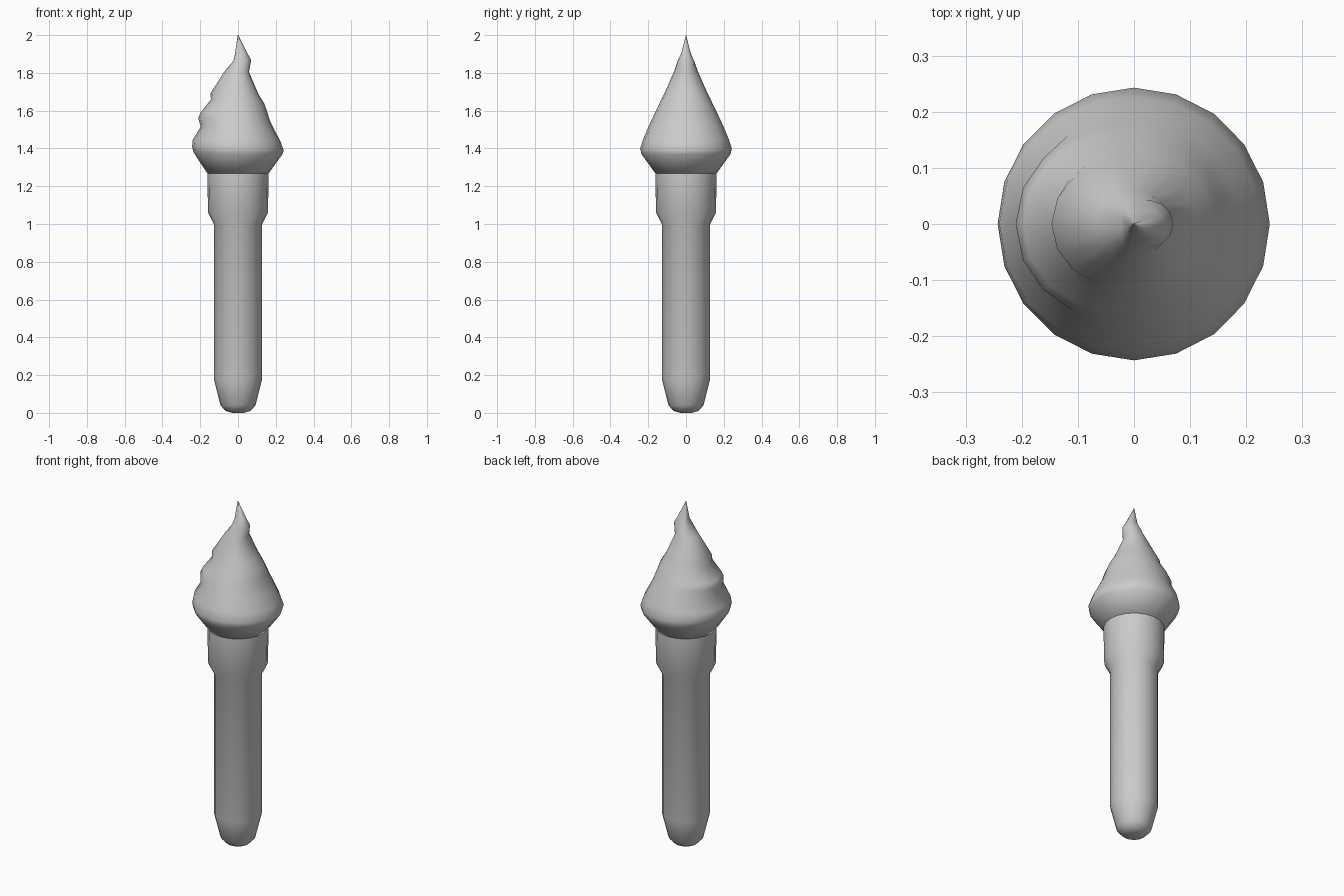
import bpy, bmesh
from math import cos, sin, pi

if "Cube" in bpy.data.objects:
    bpy.data.objects.remove(bpy.data.objects["Cube"])

SIDES = 20


def skin_rings(name, rings, angle):
    """Skin a stack of point rings, closing both ends."""
    bm = bmesh.new()
    loops = [[bm.verts.new(p) for p in ring] for ring in rings]
    for a, b in zip(loops, loops[1:]):
        n = len(a)
        for i in range(n):
            j = (i + 1) % n
            bm.faces.new((a[i], a[j], b[j], b[i]))
    bm.faces.new(loops[0][::-1])
    bm.faces.new(loops[-1])
    bmesh.ops.remove_doubles(bm, verts=bm.verts, dist=0.0001)
    bmesh.ops.recalc_face_normals(bm, faces=bm.faces)
    mesh = bpy.data.meshes.new(name)
    bm.to_mesh(mesh)
    bm.free()
    obj = bpy.data.objects.new(name, mesh)
    bpy.context.collection.objects.link(obj)
    bpy.ops.object.select_all(action='DESELECT')
    obj.select_set(True)
    bpy.context.view_layer.objects.active = obj
    bpy.ops.object.shade_smooth_by_angle(angle=angle)
    return obj


def swirl_ring(left, side, right):
    """Ring blended from (radius, height) on the -x, +-y and +x sides."""
    ring = []
    for i in range(SIDES):
        c, s = cos(2 * pi * i / SIDES), sin(2 * pi * i / SIDES)
        end, w = (right if c > 0 else left), c * c
        r = side[0] + (end[0] - side[0]) * w
        z = side[1] + (end[1] - side[1]) * w
        ring.append((r * c, r * s, z))
    return ring


# Cone handle with rounded foot and wider collar
handle_profile = [(0.03, 0.0), (0.065, 0.01), (0.093, 0.04), (0.128, 0.18),
                  (0.128, 1.0), (0.159, 1.06), (0.162, 1.27)]
skin_rings("cone_handle", [swirl_ring(p, p, p) for p in handle_profile], 1.0)

# Swirled cream: left, side and right profile points for each ring
cream_rows = [
    ((0.160, 1.265), (0.160, 1.265), (0.160, 1.265)),
    ((0.236, 1.38), (0.236, 1.37), (0.236, 1.37)),
    ((0.243, 1.41), (0.243, 1.40), (0.242, 1.39)),
    ((0.240, 1.445), (0.226, 1.45), (0.225, 1.437)),
    ((0.197, 1.515), (0.197, 1.52), (0.187, 1.51)),
    ((0.211, 1.56), (0.178, 1.56), (0.168, 1.55)),
    ((0.198, 1.59), (0.162, 1.595), (0.156, 1.59)),
    ((0.143, 1.66), (0.135, 1.65), (0.138, 1.64)),
    ((0.147, 1.69), (0.115, 1.69), (0.107, 1.69)),
    ((0.070, 1.81), (0.062, 1.81), (0.058, 1.805)),
    ((0.022, 1.865), (0.043, 1.865), (0.070, 1.868)),
    ((0.016, 1.90), (0.022, 1.90), (0.052, 1.90)),
    ((0.002, 2.0), (0.001, 2.0), (0.001, 2.0)),
]
skin_rings("cream_swirl", [swirl_ring(*row) for row in cream_rows], 1.2)
